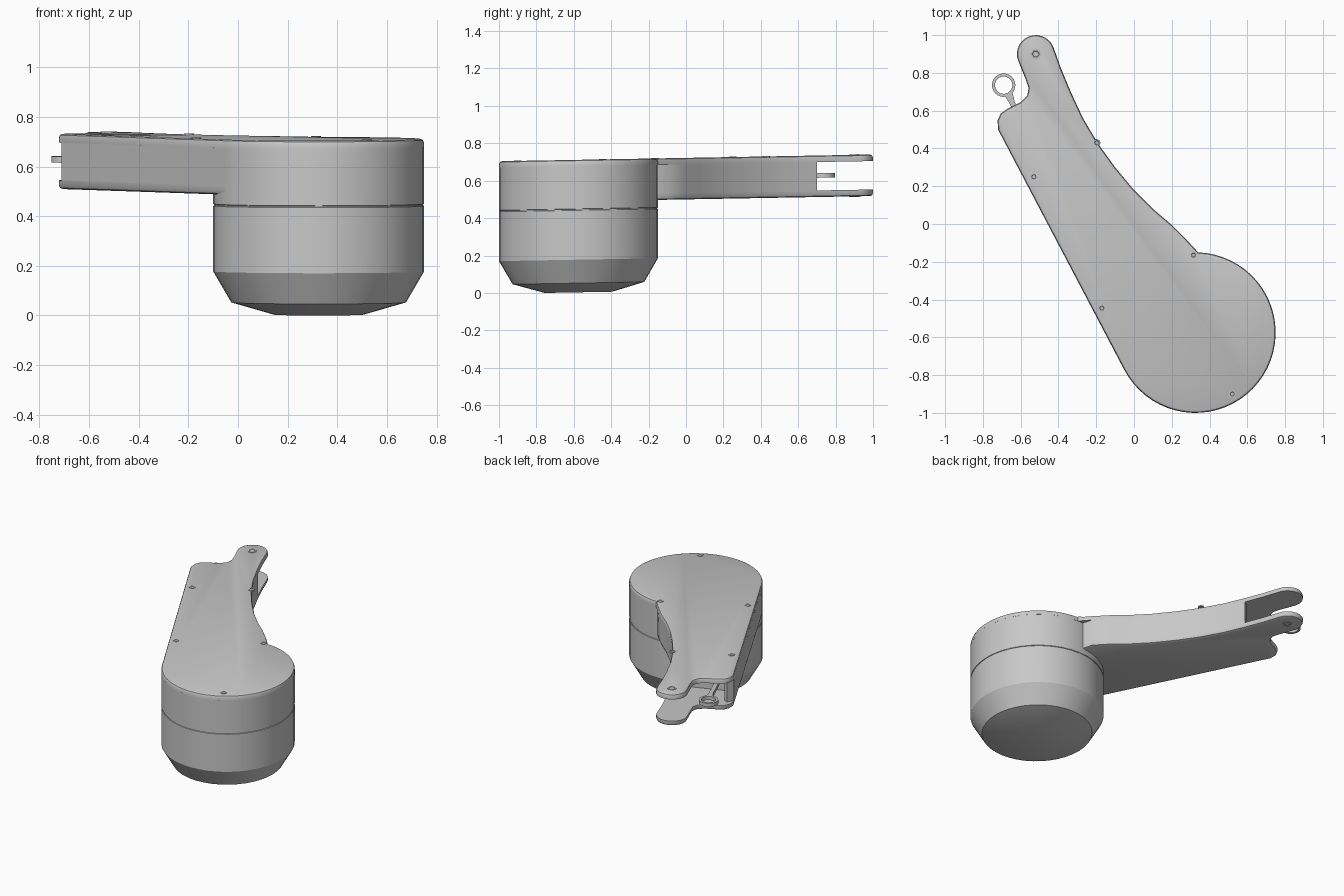
import bpy, bmesh
from math import sin, cos, radians, pi
from mathutils import Vector

old = bpy.data.objects.get("Cube")
if old:
    bpy.data.objects.remove(old)

grey = bpy.data.materials.new("Plain grey")
grey.use_nodes = True
grey.diffuse_color = (0.58, 0.58, 0.58, 1)
grey.node_tree.nodes["Principled BSDF"].inputs["Base Color"].default_value = grey.diffuse_color

TILT = 0.018                      # the whole casing rises slightly to the back
CX, CY, R = 0.325, -0.575, 0.425  # drum centre and radius


def finish(bm, name, angle=35):
    bmesh.ops.recalc_face_normals(bm, faces=bm.faces)
    for v in bm.verts:
        v.co.z += TILT * v.co.y
    mesh = bpy.data.meshes.new(name)
    bm.to_mesh(mesh)
    bm.free()
    ob = bpy.data.objects.new(name, mesh)
    bpy.context.collection.objects.link(ob)
    mesh.materials.append(grey)
    bpy.ops.object.select_all(action='DESELECT')
    ob.select_set(True)
    bpy.context.view_layer.objects.active = ob
    bpy.ops.object.shade_smooth_by_angle(angle=radians(angle))
    return ob


def arc(x, y, r, a, b, n):
    angles = [radians(a + (b - a) * i / n) for i in range(n + 1)]
    return [(x + r * cos(t), y + r * sin(t)) for t in angles]


def slab(name, outline, z0, z1, bevel_z=None, width=0.016):
    """Extrude an outline; round the rim lying at height bevel_z."""
    bm = bmesh.new()
    face = bm.faces.new([bm.verts.new((x, y, z0)) for x, y in outline])
    ext = bmesh.ops.extrude_face_region(bm, geom=[face])
    top = [g for g in ext["geom"] if isinstance(g, bmesh.types.BMVert)]
    bmesh.ops.translate(bm, verts=top, vec=(0, 0, z1 - z0))
    if not any(f.calc_center_median().z == z0 for f in bm.faces) and face.is_valid is False:
        bm.faces.new([v for v in bm.verts if v.co.z == z0])
    if bevel_z is not None:
        rim = [e for e in bm.edges if all(abs(v.co.z - bevel_z) < 1e-5 for v in e.verts)]
        bmesh.ops.bevel(bm, geom=rim, offset=width, segments=2, profile=0.5, affect='EDGES')
    return finish(bm, name)


def lathe(name, profile, x, y, n, angle=35):
    """Revolve (radius, height) points about a vertical axis, capping the ends."""
    bm = bmesh.new()
    rings = [[bm.verts.new((x + r * cos(2 * pi * i / n), y + r * sin(2 * pi * i / n), z))
              for i in range(n)] for r, z in profile]
    for a, b in zip(rings, rings[1:]):
        for i in range(n):
            j = (i + 1) % n
            bm.faces.new((a[i], a[j], b[j], b[i]))
    bm.faces.new(rings[0])
    bm.faces.new(rings[-1])
    return finish(bm, name, angle)


# Outline shared by the casing parts
drum_arc = arc(CX, CY, R, 88, -152.4, 40)
end_corner = [(-0.72, 0.50), (-0.722, 0.55), (-0.705, 0.585), (-0.67, 0.61),
              (-0.60, 0.645), (-0.565, 0.68), (-0.558, 0.72), (-0.575, 0.77)]
lug_arc = arc(-0.52, 0.90, 0.10, 205, 18, 14)
inner_curve = [(-0.385, 0.82), (-0.335, 0.70), (-0.27, 0.56), (-0.19, 0.425),
               (-0.10, 0.30), (0.0, 0.18), (0.10, 0.08), (0.20, -0.005), (0.28, -0.085)]
arm_outline = end_corner + lug_arc + inner_curve

# Lid and arm floor, each with a lug at the far end
slab("lid", drum_arc + arm_outline, 0.687, 0.722, bevel_z=0.722)
root = [(0.325, -0.25), (0.325, -0.575), (-0.052, -0.772)]
slab("arm_floor", root + arm_outline, 0.50, 0.535, bevel_z=0.50)

# Arm walls with an open pocket at the end
pocket = [(-0.712, 0.485), (-0.69, 0.53), (-0.665, 0.52), (-0.605, 0.38),
          (-0.30, 0.50), (-0.365, 0.68)]
slab("arm_walls", root + pocket + inner_curve[1:], 0.534, 0.688)

# Drum with a fine seam and a tapered base
lathe("drum", [(0.18, 0.0135), (0.352, 0.063), (R, 0.188), (R, 0.452), (R - 0.004, 0.454),
               (R - 0.004, 0.458), (R, 0.46), (R, 0.69)], CX, CY, 40, 25)


# Screws on the lid
def screw(name, x, y, r, z, sides, up=1):
    prof = [(r, z - up * 0.006), (r, z + up * 0.003), (r * 0.6, z + up * 0.003),
            (r * 0.5, z + up * 0.0005)]
    lathe(name, prof, x, y, sides)


for i, (x, y) in enumerate([(-0.53, 0.25), (-0.197, 0.43), (0.315, -0.165),
                            (-0.17, -0.445), (0.52, -0.90)]):
    screw("lid_screw_%d" % (i + 1), x, y, 0.02, 0.722, 8)
screw("lug_bolt_top", -0.52, 0.90, 0.033, 0.722, 6)
screw("lug_bolt_bottom", -0.52, 0.90, 0.033, 0.50, 6, up=-1)

# Pull ring and its stem
RX, RY, Z0, Z1 = -0.69, 0.735, 0.603, 0.628
bm = bmesh.new()
n = 24
loops = [[bm.verts.new((RX + r * cos(2 * pi * i / n), RY + r * sin(2 * pi * i / n), z))
          for i in range(n)] for r, z in ((0.062, Z0), (0.062, Z1), (0.046, Z1), (0.046, Z0))]
for k in range(4):
    a, b = loops[k], loops[(k + 1) % 4]
    for i in range(n):
        bm.faces.new((a[i], a[(i + 1) % n], b[(i + 1) % n], b[i]))
finish(bm, "pull_ring")

start, end = Vector((RX + 0.027, RY - 0.05)), Vector((-0.54, 0.395))
side = (end - start).orthogonal().normalized() * 0.014
slab("ring_stem", [tuple(p) for p in (start + side * 1.6, start - side * 1.6,
     start.lerp(end, 0.15) - side, end - side, end + side, start.lerp(end, 0.15) + side)], Z0, Z1)
